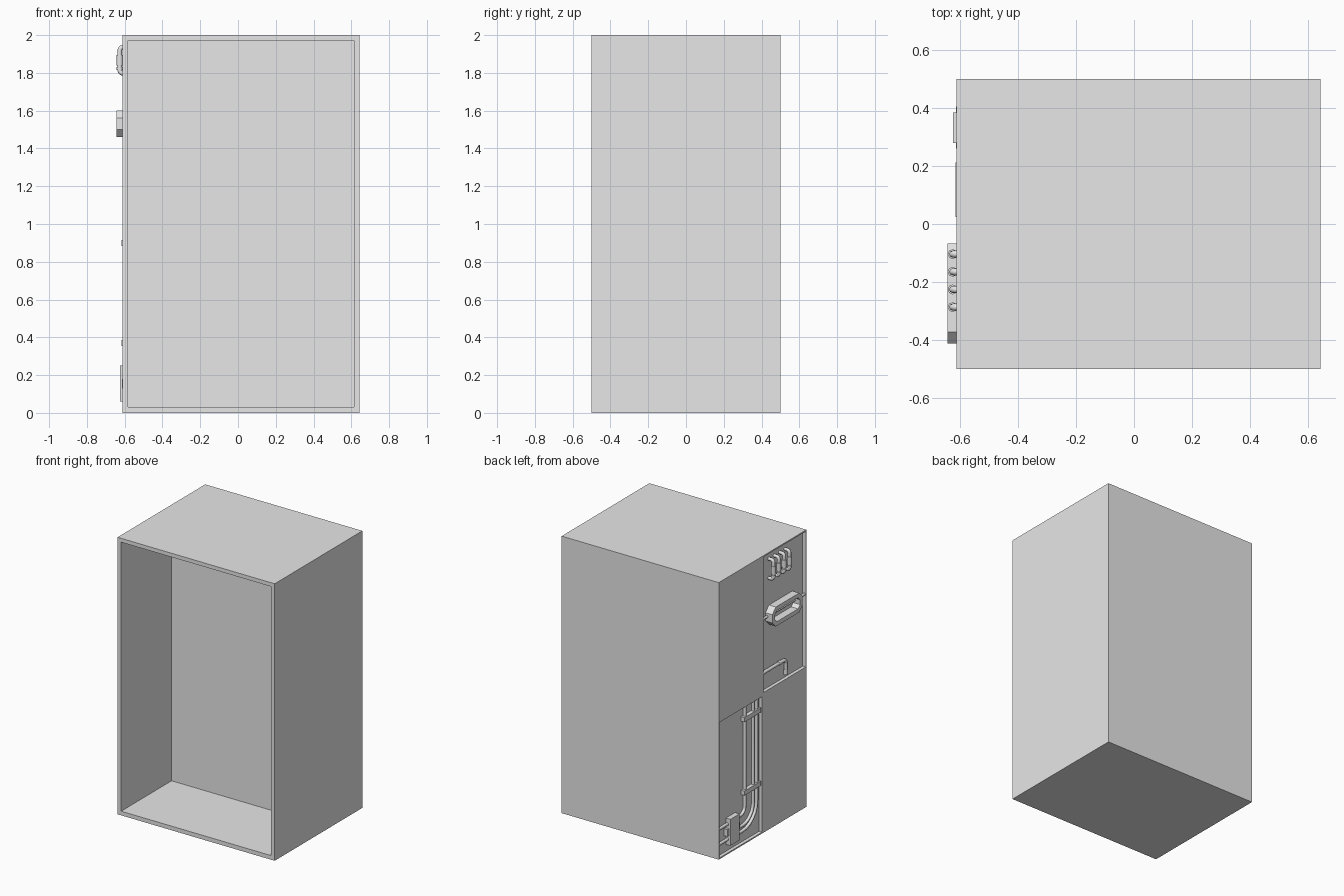
import bpy, bmesh, math
from mathutils import Vector

if "Cube" in bpy.data.objects:
    bpy.data.objects.remove(bpy.data.objects["Cube"])

grey = bpy.data.materials.new("plain_grey")
grey.diffuse_color = (0.8, 0.8, 0.8, 1)
grey.use_nodes = True
grey.node_tree.nodes["Principled BSDF"].inputs["Base Color"].default_value = grey.diffuse_color

LEFT, RIGHT = -0.612, 0.643      # outer side faces of the cabinet
PANEL = -0.588                   # floor of the recessed side panels


def finish(name, bm):
    bmesh.ops.recalc_face_normals(bm, faces=bm.faces)
    me = bpy.data.meshes.new(name)
    bm.to_mesh(me)
    bm.free()
    me.materials.append(grey)
    ob = bpy.data.objects.new(name, me)
    bpy.context.collection.objects.link(ob)
    return ob


def box(name, x0, x1, y0, y1, z0, z1):
    bm = bmesh.new()
    bmesh.ops.create_cube(bm, size=1)
    for v in bm.verts:
        v.co = Vector(((x0 + x1) / 2 + v.co.x * (x1 - x0),
                       (y0 + y1) / 2 + v.co.y * (y1 - y0),
                       (z0 + z1) / 2 + v.co.z * (z1 - z0)))
    return finish(name, bm)


def activate(ob):
    bpy.ops.object.select_all(action='DESELECT')
    ob.select_set(True)
    bpy.context.view_layer.objects.active = ob


def cut(ob, cutter):
    activate(ob)
    mod = ob.modifiers.new("cut", 'BOOLEAN')
    mod.operation, mod.solver, mod.object = 'DIFFERENCE', 'EXACT', cutter
    bpy.ops.object.modifier_apply(modifier=mod.name)
    bpy.data.objects.remove(cutter)


def pipe(name, pts, radius, bend=0.0):
    """Round tube along a path whose inner corners are rounded by 'bend'."""
    pts = [Vector(p) for p in pts]
    path = [pts[0]]
    for a, b, c in zip(pts, pts[1:], pts[2:]):
        p, q = b + (a - b).normalized() * bend, b + (c - b).normalized() * bend
        centre = p + q - b
        for i in range(7):
            t = i / 6 * math.pi / 2
            path.append(centre + (p - centre) * math.cos(t) + (q - centre) * math.sin(t))
    path.append(pts[-1])
    cu = bpy.data.curves.new(name, 'CURVE')
    cu.dimensions = '3D'
    cu.bevel_depth, cu.bevel_resolution, cu.use_fill_caps = radius, 2, True
    sp = cu.splines.new('POLY')
    sp.points.add(len(path) - 1)
    for s, p in zip(sp.points, path):
        s.co = (*p, 1)
    cu.materials.append(grey)
    ob = bpy.data.objects.new(name, cu)
    bpy.context.collection.objects.link(ob)
    activate(ob)
    bpy.ops.object.convert(target='MESH')
    bpy.ops.object.shade_smooth_by_angle(angle=math.radians(50))
    return ob


# Cabinet body, open at the front, with two recessed panels on the left side
body = box("cabinet_body", LEFT, RIGHT, -0.5, 0.5, 0, 2)
cut(body, box("cavity_cutter", -0.583, 0.614, -0.6, 0.075, 0.03, 1.972))
cut(body, box("upper_cutter", -0.7, PANEL, -0.492, -0.01, 1.012, 1.99))
cut(body, box("lower_cutter", -0.7, PANEL, 0.008, 0.492, 0.01, 0.988))

# Row of four C-shaped pipe couplings
for i in range(4):
    y = -0.104 - i * 0.061
    x = -0.626
    pipe(f"coupling_pipe_{i}", [(PANEL, y, 1.936), (x, y, 1.936), (x, y, 1.797), (PANEL, y, 1.797)],
         0.012, 0.018)
    pipe(f"coupling_sleeve_{i}", [(x, y, 1.84), (x, y, 1.895)], 0.017)
    pipe(f"coupling_ring_{i}", [(x, y, 1.815), (x, y, 1.83)], 0.017)


# Octagonal grab handle with a slot through it
def octagon(d):
    y0, y1, z0, z1 = -0.413 + d, -0.067 - d, 1.46 + d, 1.6 - d
    c = 0.04 - d * 0.59
    return [(y0 + c, z0), (y1 - c, z0), (y1, z0 + c), (y1, z1 - c),
            (y1 - c, z1), (y0 + c, z1), (y0, z1 - c), (y0, z0 + c)]


bm = bmesh.new()
loops = [[bm.verts.new((x, y, z)) for y, z in octagon(d)]
         for x, d in ((PANEL, 0), (-0.643, 0), (-0.643, 0.03), (PANEL, 0.03))]
for a, b in zip(loops, loops[1:] + loops[:1]):
    for i in range(8):
        j = (i + 1) % 8
        bm.faces.new((a[i], a[j], b[j], b[i]))
finish("grab_handle", bm)

# Rod running through the handle from wall to wall
pipe("handle_rod", [(-0.600, -0.492, 1.535), (-0.600, -0.01, 1.535)], 0.009)

# Tap at the bottom of the upper panel
pipe("tap_pipe", [(-0.599, -0.01, 1.145), (-0.599, -0.285, 1.145), (-0.599, -0.285, 1.04)], 0.012, 0.03)
pipe("tap_collar", [(-0.597, -0.20, 1.145), (-0.597, -0.225, 1.145)], 0.015)
pipe("tap_spout", [(-0.597, -0.285, 1.035), (-0.597, -0.285, 1.075)], 0.015)

# Three nested conduits bending into the junction box, and on to the back wall
for i, (y, z) in enumerate(((0.185, 0.215), (0.090, 0.135), (0.050, 0.095))):
    pipe(f"conduit_{i}", [(-0.599, y, 0.988), (-0.599, y, z), (-0.599, 0.30, z)],
         0.011, (0.05, 0.12, 0.16)[i])
for i, z in enumerate((0.21, 0.10)):
    pipe(f"outlet_conduit_{i}", [(-0.599, 0.36, z), (-0.599, 0.492, z)], 0.011)

# Junction box with its base flange
box("junction_box", -0.624, PANEL, 0.28, 0.385, 0.06, 0.25)
box("junction_flange", -0.614, PANEL, 0.26, 0.405, 0.13, 0.18)

# Straps holding the conduits
for i, z in enumerate((0.37, 0.90)):
    box(f"conduit_strap_{i}", -0.616, PANEL, 0.024, 0.213, z - 0.016, z + 0.016)
